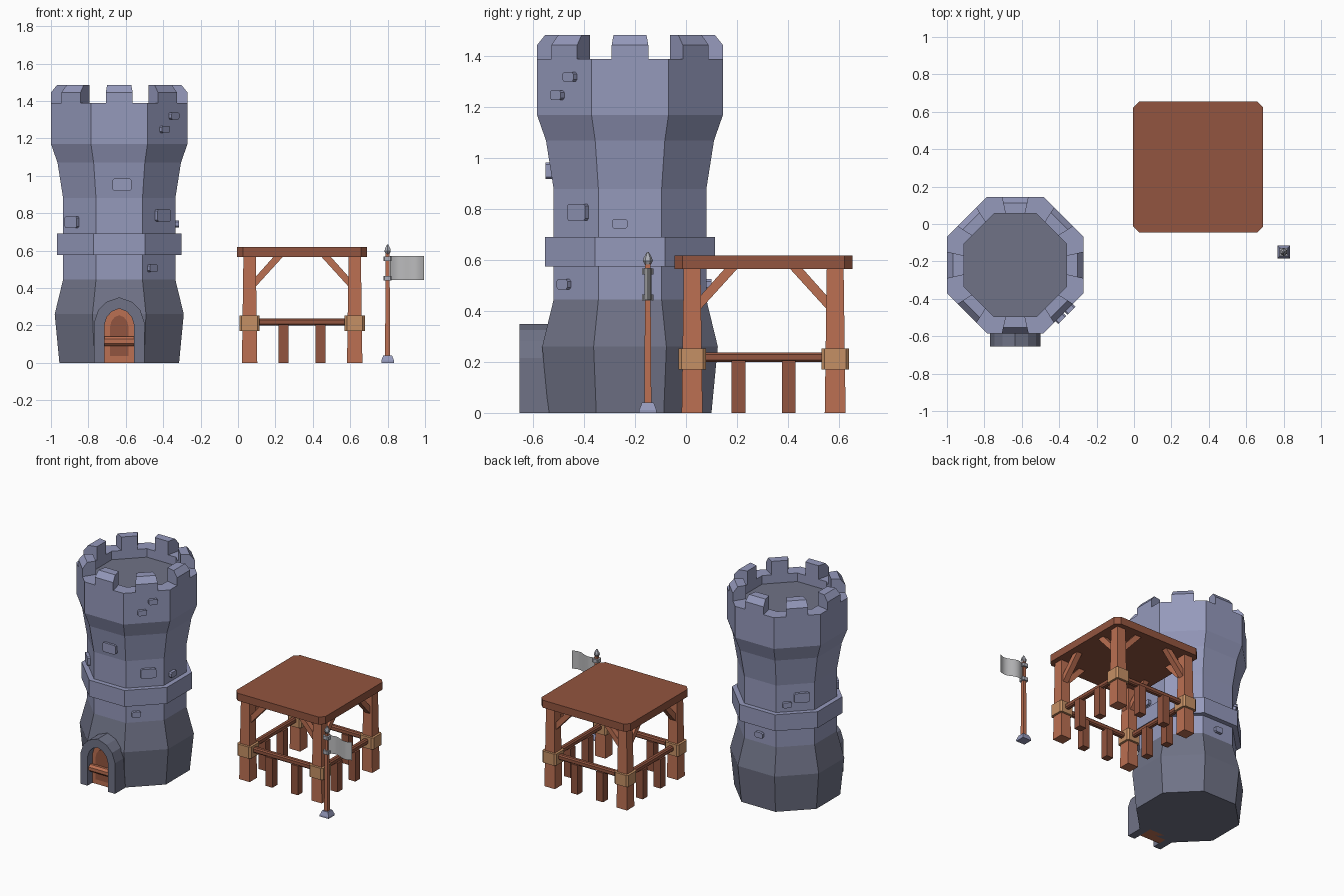
import bpy, bmesh, math
from mathutils import Matrix, Vector

cube = bpy.data.objects.get("Cube")
if cube:
    bpy.data.objects.remove(cube, do_unlink=True)


def material(name, rgb):
    m = bpy.data.materials.new(name)
    m.use_nodes = True
    m.diffuse_color = (*rgb, 1)
    m.node_tree.nodes["Principled BSDF"].inputs["Base Color"].default_value = (*rgb, 1)
    return m


STONE = material("light stone", (0.30, 0.32, 0.50))
DARK_STONE = material("dark stone", (0.16, 0.17, 0.24))
WOOD = material("light wood", (0.50, 0.16, 0.085))
DARK_WOOD = material("dark wood", (0.29, 0.09, 0.05))
ROPE = material("rope binding", (0.56, 0.28, 0.13))
CLOTH = material("grey cloth", (0.50, 0.50, 0.51))
METAL = material("pale metal", (0.42, 0.43, 0.48))


def finish(name, bm, mats, M=Matrix(), rule=None):
    bmesh.ops.recalc_face_normals(bm, faces=bm.faces)
    if rule:
        for f in bm.faces:
            f.material_index = rule(f)
    mesh = bpy.data.meshes.new(name)
    bm.to_mesh(mesh)
    bm.free()
    for m in mats:
        mesh.materials.append(m)
    ob = bpy.data.objects.new(name, mesh)
    ob.matrix_world = M
    bpy.context.collection.objects.link(ob)
    return ob


def lathe(name, profile, n, mats, M=Matrix(), rule=None):
    """Stack of regular n-gons; profile holds (apothem, z)."""
    bm = bmesh.new()
    rings = []
    for a, z in profile:
        r = a / math.cos(math.pi / n)
        angles = [(i + 0.5) * math.tau / n for i in range(n)]
        rings.append([bm.verts.new((r * math.cos(t), r * math.sin(t), z)) for t in angles])
    for lo, hi in zip(rings, rings[1:]):
        for i in range(n):
            j = (i + 1) % n
            bm.faces.new((lo[i], lo[j], hi[j], hi[i]))
    bm.faces.new(rings[0])
    bm.faces.new(rings[-1])
    return finish(name, bm, mats, M, rule)


def prism(name, pts, y0, y1, mat, M=Matrix()):
    """Outline in x and z, extruded along y."""
    bm = bmesh.new()
    face = bm.faces.new([bm.verts.new((x, y0, z)) for x, z in pts])
    out = bmesh.ops.extrude_face_region(bm, geom=[face])
    moved = [v for v in out["geom"] if isinstance(v, bmesh.types.BMVert)]
    bmesh.ops.translate(bm, verts=moved, vec=(0, y1 - y0, 0))
    return finish(name, bm, [mat], M)


def box(name, size, loc, mat, M=Matrix(), chamfer=0, axis=2):
    """Box whose edges along one axis may be chamfered."""
    bm = bmesh.new()
    bmesh.ops.create_cube(bm, size=1)
    bmesh.ops.scale(bm, vec=size, verts=bm.verts)
    if chamfer:
        edges = [e for e in bm.edges
                 if abs((e.verts[0].co - e.verts[1].co).normalized()[axis]) > 0.9]
        bmesh.ops.bevel(bm, geom=edges, offset=chamfer, segments=1, affect="EDGES")
    return finish(name, bm, [mat], M @ Matrix.Translation(loc))


def turn(degrees):
    return Matrix.Rotation(math.radians(degrees), 4, "Z")


# Tower body, with a dark lower part and dark sunken floor
TOWER = Matrix.Translation((-0.635, -0.22, 0))
FLOOR = 1.33
body = [(0.32, 0), (0.345, 0.26), (0.30, 0.445), (0.30, 0.88), (0.33, 1.07),
        (0.365, 1.17), (0.365, 1.39), (0.275, 1.39), (0.275, FLOOR)]


def tower_rule(f):
    z = f.calc_center_median().z
    return 1 if z < 0.44 or (abs(f.normal.z) > 0.9 and abs(z - FLOOR) < 0.01) else 0


lathe("tower_body", body, 8, [STONE, DARK_STONE], TOWER, tower_rule)
lathe("tower_band", [(0.333, 0.575), (0.333, 0.69)], 8, [STONE], TOWER)

# Battlement blocks, narrower on the inside and chamfered on the outer top
for k in range(8):
    bm = bmesh.new()
    section = [(0.275, 1.38), (0.365, 1.38), (0.365, 1.445), (0.333, 1.485), (0.275, 1.485)]
    sides = []
    for s in (-1, 1):
        sides.append([bm.verts.new((r, s * (0.052 + (r - 0.275) * 0.22), z)) for r, z in section])
        bm.faces.new(sides[-1])
    for i in range(5):
        j = (i + 1) % 5
        bm.faces.new((sides[0][i], sides[0][j], sides[1][j], sides[1][i]))
    finish(f"battlement_{k + 1}", bm, [STONE], TOWER @ turn(45 * k))

# Raised stones: direction, sideways shift, height, wall distance, width, tall
stones = [(270, 0.015, 0.952, 0.312, 0.10, 0.065), (225, -0.048, 0.752, 0.30, 0.09, 0.062),
          (315, 0.02, 0.788, 0.30, 0.10, 0.065), (315, -0.058, 0.505, 0.30, 0.06, 0.04),
          (315, 0.04, 1.32, 0.365, 0.06, 0.038), (315, -0.03, 1.248, 0.365, 0.06, 0.038),
          (0, -0.04, 0.743, 0.30, 0.062, 0.038), (135, 0.04, 0.788, 0.30, 0.10, 0.065),
          (135, -0.055, 0.743, 0.30, 0.06, 0.038), (90, 0, 0.505, 0.30, 0.06, 0.04)]
for k, (angle, shift, z, wall, wide, tall) in enumerate(stones):
    box(f"wall_stone_{k + 1}", (0.05, wide, tall), (wall - 0.005, shift, z), STONE,
        TOWER @ turn(angle), 0.008, 0)


# Doorway: stone arch, wooden door, dark panel and bar
def arch(half, spring, top, base=0):
    rise = top - spring
    right = [(half, base), (half, spring), (half * 0.83, spring + rise * 0.5),
             (half * 0.5, spring + rise * 0.82), (0, top)]
    return right + [(-x, z) for x, z in reversed(right[:-1])]


DOOR = Matrix.Translation((-0.635, 0, 0))
prism("door_arch", arch(0.135, 0.215, 0.35) + arch(0.08, 0.2, 0.29)[::-1],
      -0.655, -0.5, DARK_STONE, DOOR)
prism("door", arch(0.08, 0.2, 0.29), -0.60, -0.5, WOOD, DOOR)
prism("door_panel", arch(0.05, 0.19, 0.255, 0.035), -0.607, -0.59, DARK_WOOD, DOOR)
box("door_bar", (0.16, 0.045, 0.05), (0, -0.618, 0.115), WOOD, DOOR, 0.014, 0)

# Open shelter: flat roof on four identical sides
SHELTER = Matrix.Translation((0.343, 0.305, 0))
P = 0.281
box("shelter_roof", (0.695, 0.70, 0.053), (0, 0, 0.5915), DARK_WOOD, SHELTER, 0.032)
for k in range(4):
    M = SHELTER @ turn(90 * k)
    corner = M @ Matrix.Translation((-P, -P, 0))
    lathe(f"post_{k + 1}", [(0.041, 0), (0.033, 0.57)], 4, [WOOD], corner)
    box(f"post_binding_{k + 1}", (0.108, 0.108, 0.082), (0, 0, 0.211), ROPE, corner, 0.012)
    box(f"rail_{k + 1}", (2 * P, 0.036, 0.037), (0, -P, 0.218), DARK_WOOD, M, 0.008, 0)
    for s, side in ((-1, "a"), (1, "b")):
        box(f"rail_leg_{k + 1}{side}", (0.054, 0.054, 0.205), (s * 0.099, -P, 0.1025),
            DARK_WOOD, M)
        brace = [(-0.25, 0.405), (-0.10, 0.57), (-0.15, 0.57), (-0.25, 0.458)]
        prism(f"brace_{k + 1}{side}", [(-s * x, z) for x, z in brace],
              -P - 0.02, -P + 0.02, WOOD, M)

# Flagpole
POLE = Matrix.Translation((0.80, -0.15, 0))
lathe("pole_base", [(0.034, 0), (0.034, 0.012), (0.023, 0.04)], 4, [STONE], POLE)
lathe("pole", [(0.014, 0.03), (0.010, 0.59)], 4, [WOOD], POLE)
for name, z in (("lower_collar", 0.453), ("upper_collar", 0.556)):
    box(name, (0.044, 0.044, 0.024), (0, 0, z), METAL, POLE, 0.006)
lathe("pole_tip", [(0.009, 0.58), (0.017, 0.597), (0.014, 0.61), (0.003, 0.632)], 6,
      [METAL], POLE)

# Waving cloth
bm = bmesh.new()
columns = []
for i in range(13):
    t = i / 12
    y = 0.014 * math.sin(t * math.tau)
    columns.append([bm.verts.new((0.012 + 0.183 * t, y, z)) for z in (0.443, 0.57)])
for a, b in zip(columns, columns[1:]):
    bm.faces.new((a[0], b[0], b[1], a[1]))
for f in bm.faces:
    f.smooth = True
finish("flag", bm, [CLOTH], POLE)
